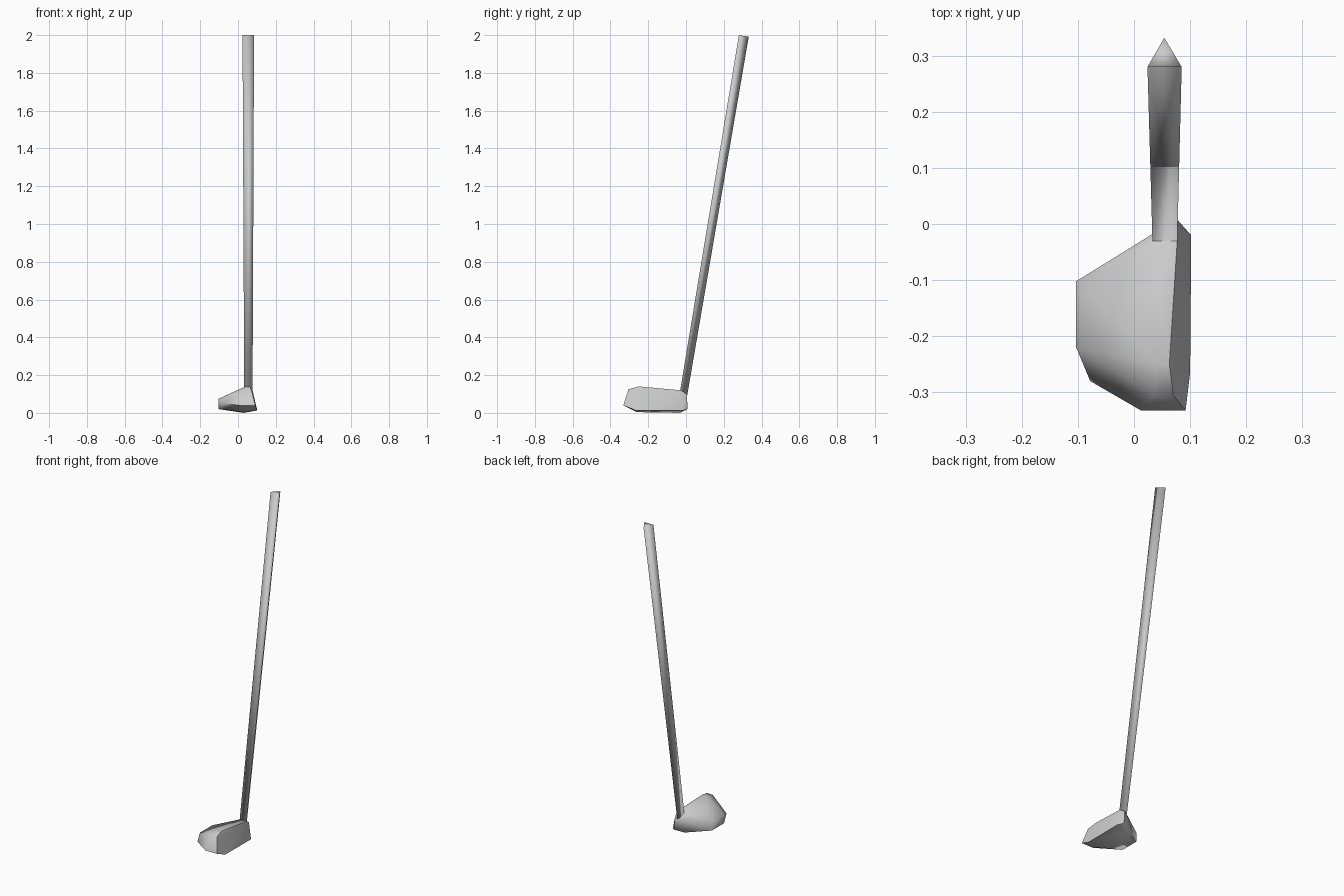
import bpy, bmesh, math

if "Cube" in bpy.data.objects:
    bpy.data.objects.remove(bpy.data.objects["Cube"])


def finish(bm, name, angle):
    bmesh.ops.recalc_face_normals(bm, faces=bm.faces)
    mesh = bpy.data.meshes.new(name)
    bm.to_mesh(mesh)
    bm.free()
    obj = bpy.data.objects.new(name, mesh)
    bpy.context.collection.objects.link(obj)
    bpy.ops.object.select_all(action='DESELECT')
    obj.select_set(True)
    bpy.context.view_layer.objects.active = obj
    bpy.ops.object.shade_smooth_by_angle(angle=math.radians(angle))
    return obj


# Club head: faceted hull with a sloped striking face on +x
rim = [(-0.103, y, z) for y in (-0.102, -0.22) for z in (0.02, 0.075)]
crown = [(0.04, -0.25, 0.14), (0.063, -0.25, 0.14),
         (0.033, -0.03, 0.12), (0.077, -0.03, 0.12)]
sole = [(0.03, -0.26, 0.004), (0.03, -0.03, 0.0),
        (0.102, -0.02, 0.013), (0.10, -0.265, 0.013)]
toe = [(0.012, -0.332, 0.04), (0.092, -0.332, 0.04), (-0.078, -0.28, 0.05),
       (0.035, -0.305, 0.125), (0.07, -0.305, 0.125)]
heel = [(0.077, 0.008, 0.02), (0.07, 0.005, 0.10)]
bm = bmesh.new()
for p in rim + crown + sole + toe + heel:
    bm.verts.new(p)
hull = bmesh.ops.convex_hull(bm, input=bm.verts)
unused = [g for g in hull["geom_interior"] if isinstance(g, bmesh.types.BMVert)]
bmesh.ops.delete(bm, geom=unused, context='VERTS')
finish(bm, "club_head", 60)

# Shaft: tapered, leaning three-sided prism
bm = bmesh.new()
low = [bm.verts.new(p) for p in
       [(0.033, -0.034, 0.10), (0.077, -0.034, 0.10), (0.055, 0.006, 0.09)]]
high = [bm.verts.new(p) for p in
        [(0.024, 0.28, 2.0), (0.085, 0.28, 2.0), (0.054, 0.332, 1.991)]]
for i in range(3):
    j = (i + 1) % 3
    bm.faces.new((low[i], low[j], high[j], high[i]))
bm.faces.new(low)
bm.faces.new(high)
shaft = finish(bm, "shaft", 180)
